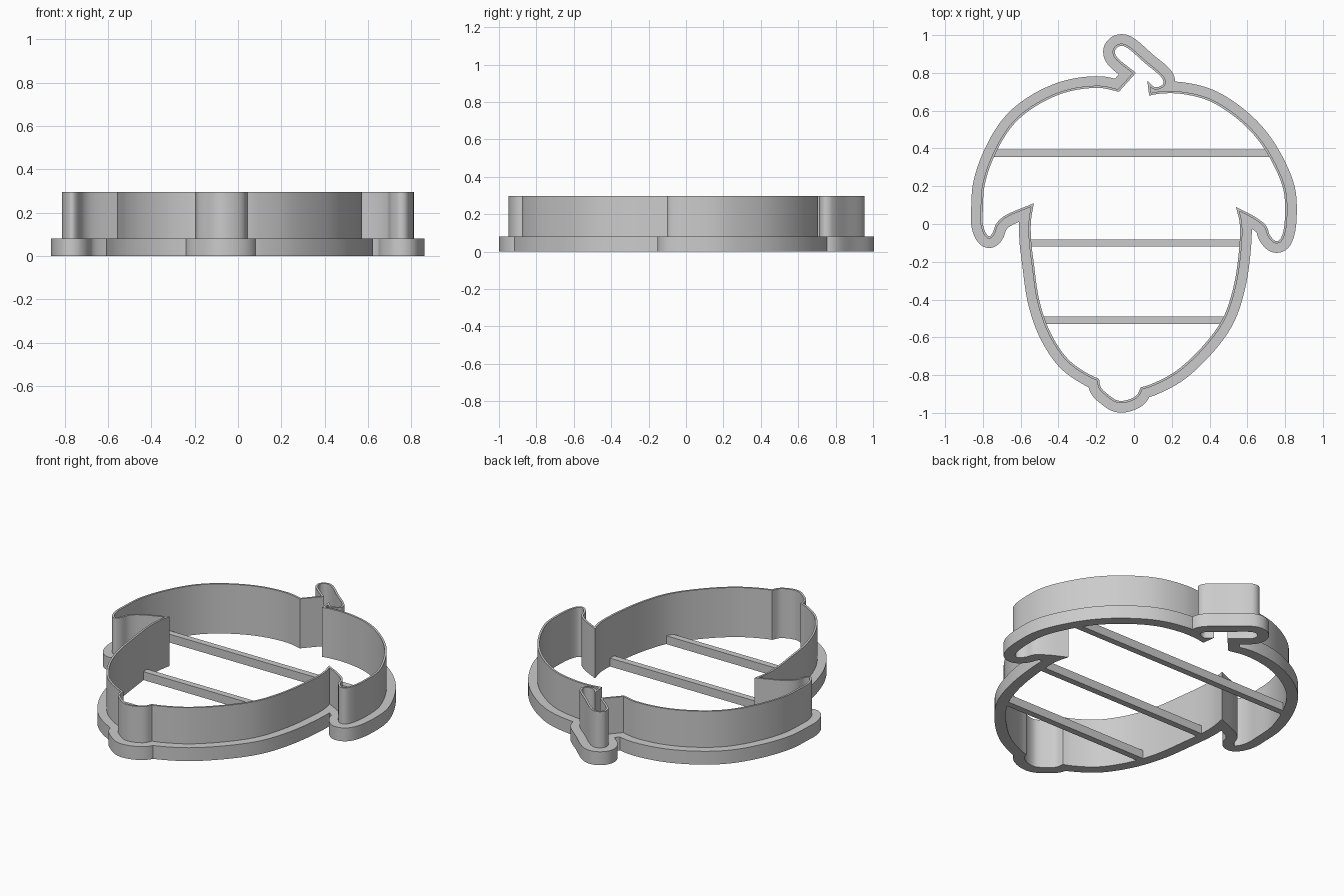
import bpy, bmesh, math
from mathutils import Vector
from mathutils.geometry import intersect_line_line_2d, tessellate_polygon

if "Cube" in bpy.data.objects:
    bpy.data.objects.remove(bpy.data.objects["Cube"])

WALL, RIM = 0.012, 0.062
WALL_TOP, RIM_TOP, BAR_TOP = 0.296, 0.08, 0.05

grey = bpy.data.materials.new("plain grey")
grey.use_nodes = True
grey.diffuse_color = (0.6, 0.6, 0.6, 1)
grey.node_tree.nodes["Principled BSDF"].inputs["Base Color"].default_value = grey.diffuse_color

# Acorn outline, clockwise, as smooth runs that meet at sharp corners
cap_left = [(-.53, .11), (-.69, .04), (-.73, 0), (-.75, -.05), (-.767, -.065), (-.783, -.05),
            (-.8, 0), (-.8, .08), (-.79, .21), (-.73, .38), (-.635, .53), (-.51, .63),
            (-.35, .7), (-.18, .72), (-.08, .7)]
stem_base = [(-.08, .7), (.01, .8)]
stem = [(.01, .8), (-.095, .89), (-.1, .92), (-.08, .94), (-.05, .94), (.06, .85), (.15, .77),
        (.155, .745), (.14, .73), (.11, .725), (.07, .76)]
stem_notch = [(.07, .76), (.08, .68)]
cap_right = [(.08, .68), (.14, .69), (.24, .69), (.39, .655), (.53, .57), (.645, .46),
             (.73, .33), (.79, .185), (.8, .07), (.79, -.04), (.77, -.085), (.75, -.09),
             (.72, -.06), (.7, -.01), (.645, .035), (.54, .09)]
body_right = [(.54, .09), (.56, 0), (.555, -.15), (.525, -.34), (.47, -.5), (.37, -.64),
              (.22, -.78), (.085, -.85), (.035, -.865)]
tip = [(.035, -.865), (.015, -.905), (-.03, -.93), (-.085, -.935), (-.14, -.9),
       (-.175, -.865), (-.185, -.82)]
body_left = [(-.185, -.82), (-.23, -.8), (-.345, -.72), (-.44, -.58), (-.5, -.41),
             (-.53, -.21), (-.545, -.08), (-.545, .02), (-.53, .11)]


def smooth_run(run, steps=6):
    """Spline through the points of a run, without its last point."""
    p = [Vector(q) for q in run]
    if len(p) == 2:
        return p[:1]
    p = [p[0] * 2 - p[1]] + p + [p[-1] * 2 - p[-2]]
    out = []
    for a, b, c, d in zip(p, p[1:], p[2:], p[3:]):
        # Centripetal spacing keeps short spans from overshooting
        t0, t1 = 0, (b - a).length ** .5
        t2 = t1 + (c - b).length ** .5
        t3 = t2 + (d - c).length ** .5
        for k in range(steps):
            t = t1 + (t2 - t1) * k / steps
            ab = a.lerp(b, (t - t0) / (t1 - t0))
            bc = b.lerp(c, (t - t1) / (t2 - t1))
            cd = c.lerp(d, (t - t2) / (t3 - t2))
            abc = ab.lerp(bc, (t - t0) / (t2 - t0))
            bcd = bc.lerp(cd, (t - t1) / (t3 - t1))
            out.append(abc.lerp(bcd, (t - t1) / (t2 - t1)))
    return out


def grow(loop, dist):
    """Offset a clockwise loop outwards with round corners, then cut off crossings."""
    pts, n = [], len(loop)
    for i, p in enumerate(loop):
        d1 = (p - loop[i - 1]).normalized()
        d2 = (loop[(i + 1) % n] - p).normalized()
        n1, n2 = Vector((-d1.y, d1.x)), Vector((-d2.y, d2.x))
        turn = math.atan2(d1.x * d2.y - d1.y * d2.x, d1.dot(d2))
        if abs(turn) < math.radians(10):
            pts.append(p + (n1 + n2).normalized() * dist)
        elif turn > 0:
            pts += [p + n1 * dist, p + n2 * dist]
        else:
            steps = math.ceil(-turn / math.radians(12))
            start = math.atan2(n1.y, n1.x)
            for k in range(steps + 1):
                a = start + turn * k / steps
                pts.append(p + Vector((math.cos(a), math.sin(a))) * dist)
    out, i = [], 0
    while i < len(pts):
        out.append(pts[i])
        step = i + 1
        for j in range(min(i + 90, len(pts) - 2), i + 1, -1):
            hit = intersect_line_line_2d(pts[i], pts[i + 1], pts[j], pts[j + 1])
            if hit:
                pts[j] = hit
                step = j
                break
        i = step
    return [p for k, p in enumerate(out) if (p - out[k - 1]).length > 1e-4]


def finish(bm, name):
    mesh = bpy.data.meshes.new(name)
    bm.to_mesh(mesh)
    bm.free()
    mesh.materials.append(grey)
    obj = bpy.data.objects.new(name, mesh)
    bpy.context.collection.objects.link(obj)
    return obj


def band(name, outer, inner, height):
    """Solid band between two loops, standing on the ground."""
    loops = [[p.to_3d() for p in outer], [p.to_3d() for p in inner]]
    bm = bmesh.new()
    verts = [bm.verts.new(p) for p in loops[0] + loops[1]]
    for tri in tessellate_polygon(loops):
        bm.faces.new([verts[k] for k in tri])
    top = bmesh.ops.extrude_face_region(bm, geom=bm.faces[:], use_keep_orig=True)["geom"]
    bmesh.ops.translate(bm, vec=(0, 0, height),
                        verts=[v for v in top if isinstance(v, bmesh.types.BMVert)])
    bmesh.ops.recalc_face_normals(bm, faces=bm.faces[:])
    obj = finish(bm, name)
    bpy.ops.object.select_all(action="DESELECT")
    obj.select_set(True)
    bpy.context.view_layer.objects.active = obj
    bpy.ops.object.shade_smooth_by_angle(angle=math.radians(30))


def bar(name, left, right, y):
    """Flat brace running across the inside."""
    bm = bmesh.new()
    bmesh.ops.create_cube(bm, size=1)
    bmesh.ops.scale(bm, vec=(right - left, .038, BAR_TOP), verts=bm.verts)
    bmesh.ops.translate(bm, vec=((left + right) / 2, y, BAR_TOP / 2), verts=bm.verts)
    finish(bm, name)


inside = []
for run in (cap_left, stem_base, stem, stem_notch, cap_right, body_right, tip, body_left):
    inside += smooth_run(run)
inside = inside[60:] + inside[:60]  # begin the loop on a gentle stretch

# Thin cutting wall and the wide rim around its foot
wall_outside = grow(inside, WALL)
band("cutting_wall", wall_outside, inside, WALL_TOP)
band("base_rim", grow(inside, RIM), wall_outside, RIM_TOP)

# Cross braces
bar("upper_brace", -.75, .75, .375)
bar("middle_brace", -.56, .575, -.1)
bar("lower_brace", -.49, .485, -.51)
